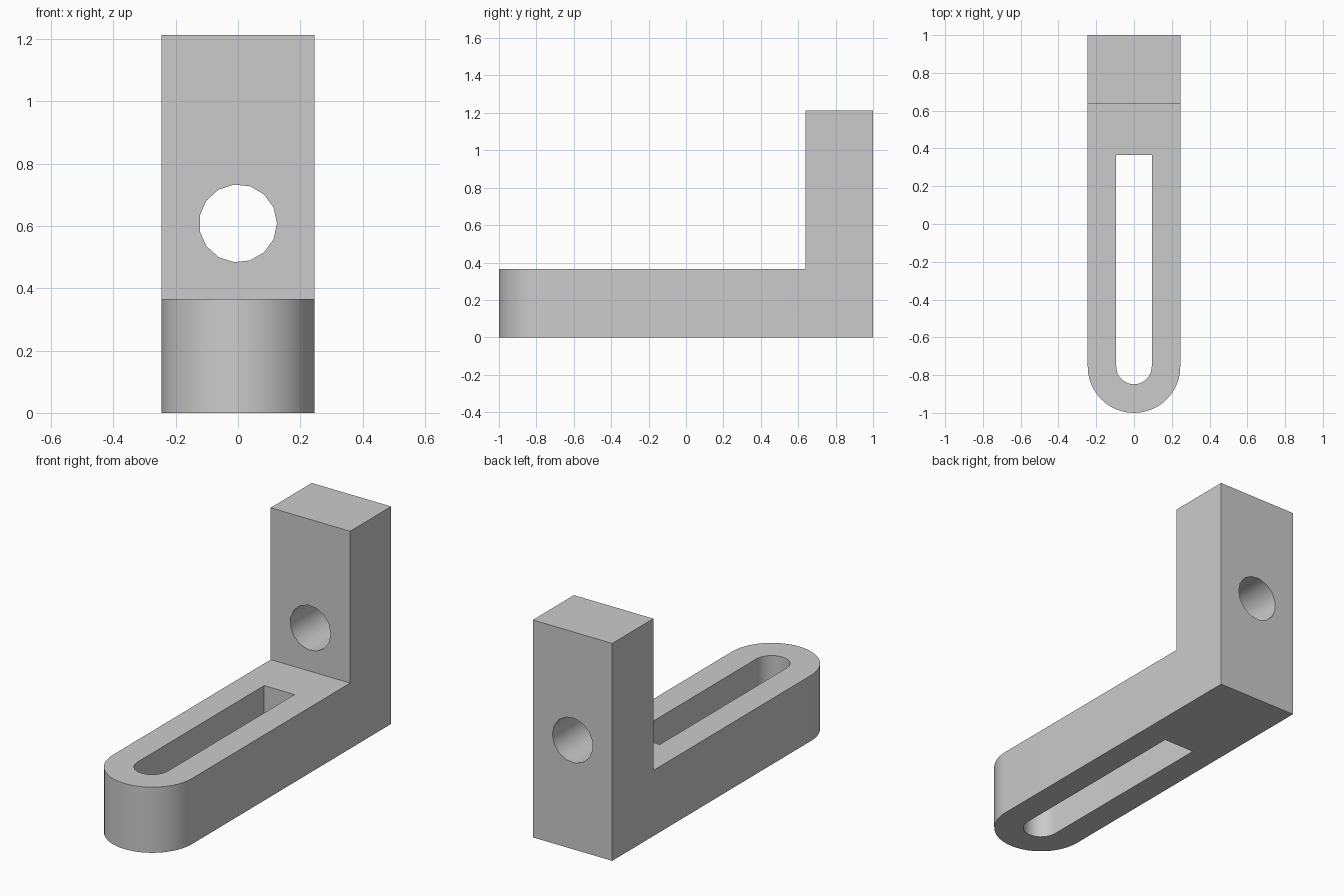
import bpy
import bmesh
from math import cos, sin, pi, radians
from mathutils import Matrix, Vector

cube = bpy.data.objects.get("Cube")
if cube:
    bpy.data.objects.remove(cube, do_unlink=True)

WIDTH, HEIGHT = 0.49, 1.213
SLAB_TOP, UPRIGHT_FRONT = 0.366, 0.638
ARC_Y = -1 + WIDTH / 2
SLOT_RADIUS, SLOT_BACK = 0.094, 0.365
HOLE_RADIUS, HOLE_Z = 0.125, 0.608

grey = bpy.data.materials.new("plain grey")
grey.use_nodes = True
colour = (0.6, 0.6, 0.6, 1)
grey.diffuse_color = colour
grey.node_tree.nodes["Principled BSDF"].inputs["Base Color"].default_value = colour


def prism(name, outline, low, high, turn=None):
    """Extrude a flat outline from low to high, then optionally turn it."""
    bm = bmesh.new()
    face = bm.faces.new([bm.verts.new((x, y, low)) for x, y in outline])
    grown = bmesh.ops.extrude_face_region(bm, geom=[face])
    verts = [v for v in grown["geom"] if isinstance(v, bmesh.types.BMVert)]
    bmesh.ops.translate(bm, verts=verts, vec=Vector((0, 0, high - low)))
    if turn:
        bmesh.ops.transform(bm, matrix=turn, verts=bm.verts)
    bmesh.ops.recalc_face_normals(bm, faces=bm.faces)
    mesh = bpy.data.meshes.new(name)
    bm.to_mesh(mesh)
    bm.free()
    mesh.materials.append(grey)
    obj = bpy.data.objects.new(name, mesh)
    bpy.context.collection.objects.link(obj)
    return obj


def round_front(radius, back, steps):
    """Outline with a half-round front end and a square back end."""
    arc = [(radius * cos(pi + pi * i / steps), ARC_Y + radius * sin(pi + pi * i / steps))
           for i in range(steps + 1)]
    return arc + [(radius, back), (-radius, back)]


# Full-height body, from which the bracket is cut
bracket = prism("slotted_angle_bracket", round_front(WIDTH / 2, 1, 24), 0, HEIGHT)

# Space above the foot, in front of the upright
clearance = prism("clearance_cutter",
                  [(-1, -2), (1, -2), (1, UPRIGHT_FRONT), (-1, UPRIGHT_FRONT)],
                  SLAB_TOP, 2)

# Long slot through the foot
slot = prism("slot_cutter", round_front(SLOT_RADIUS, SLOT_BACK, 10), -0.5, 0.8)

# Bolt hole through the upright
SIDES = 15
circle = [(HOLE_RADIUS * cos(2 * pi * i / SIDES), HOLE_RADIUS * sin(2 * pi * i / SIDES))
          for i in range(SIDES)]
turn = Matrix.Translation((0, 0, HOLE_Z)) @ Matrix.Rotation(radians(90), 4, "X")
hole = prism("hole_cutter", circle, -2, 0, turn)

bpy.ops.object.select_all(action="DESELECT")
bracket.select_set(True)
bpy.context.view_layer.objects.active = bracket
for cutter in (clearance, slot, hole):
    cutter.hide_render = True
    mod = bracket.modifiers.new(cutter.name, "BOOLEAN")
    mod.operation = "DIFFERENCE"
    mod.solver = "EXACT"
    mod.object = cutter
    bpy.ops.object.modifier_apply(modifier=mod.name)
    bpy.data.objects.remove(cutter, do_unlink=True)

bpy.ops.object.shade_smooth_by_angle(angle=radians(30))
